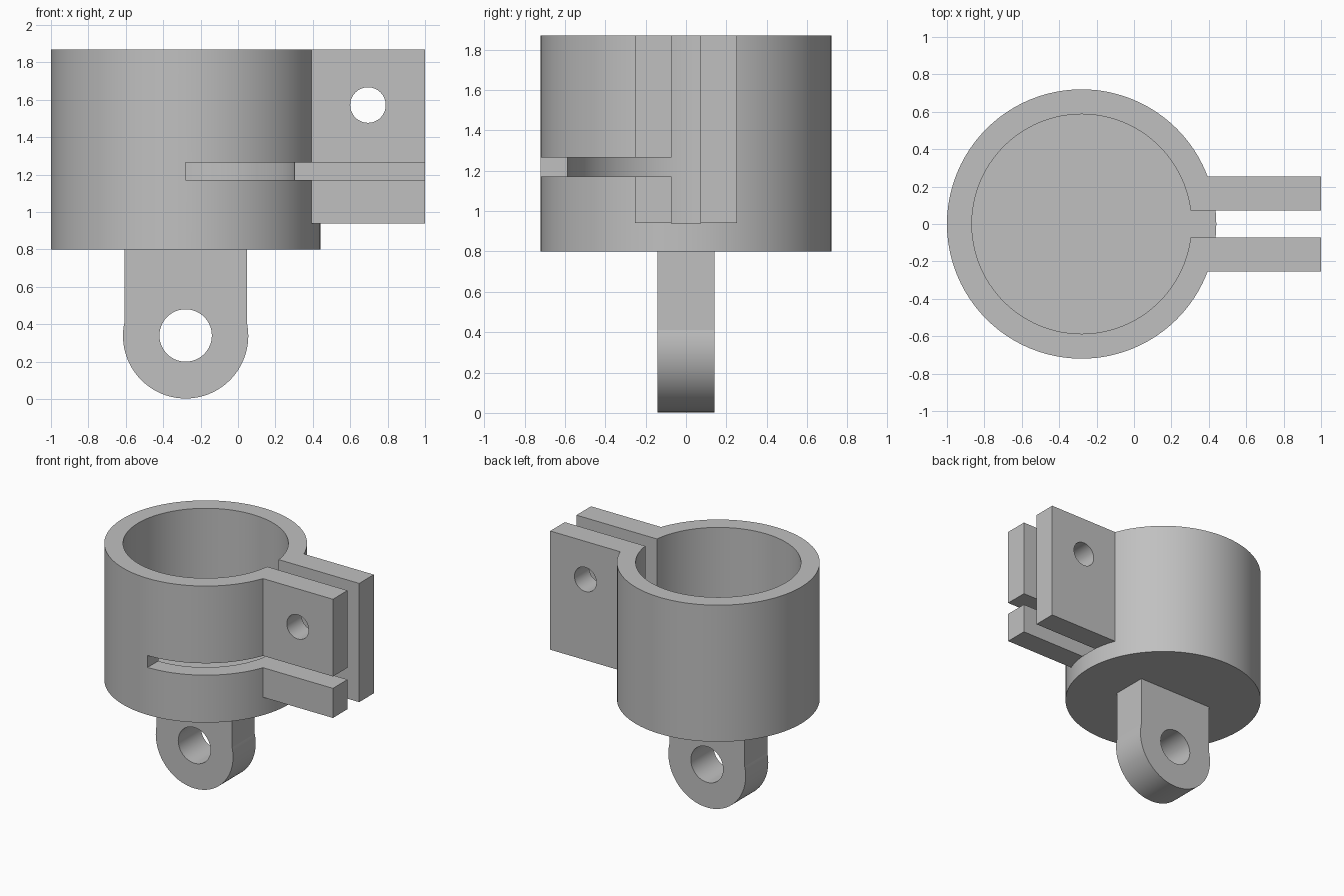
import bpy, bmesh
from math import sin, cos, pi, asin, acos, radians

if "Cube" in bpy.data.objects:
    bpy.data.objects.remove(bpy.data.objects["Cube"], do_unlink=True)

CX = -0.28                      # axis of the cup
OUTER, BORE = 0.72, 0.587
BASE, FLOOR, TOP = 0.80, 0.94, 1.87
GAP, ARM = 0.072, 0.253         # half widths of the clamp gap and arms

grey = bpy.data.materials.new("grey")
grey.use_nodes = True
colour = (0.53, 0.53, 0.53, 1)
grey.diffuse_color = colour
grey.node_tree.nodes["Principled BSDF"].inputs["Base Color"].default_value = colour


def arc(cu, cv, r, start=0.0, end=None, steps=96):
    """Points on an arc, or on a full circle when no end is given."""
    full = end is None
    span = 2 * pi if full else end - start
    count = steps if full else steps + 1
    return [(cu + r * cos(start + span * i / steps),
             cv + r * sin(start + span * i / steps)) for i in range(count)]


def rect(u0, u1, v0, v1):
    return [(u0, v0), (u1, v0), (u1, v1), (u0, v1)]


def prism(name, outline, lo, hi, axis="z"):
    """Extrude a closed outline along z, or an x-z outline along y."""
    bm = bmesh.new()
    rings = [[bm.verts.new((u, v, w) if axis == "z" else (u, w, v))
              for u, v in outline] for w in (lo, hi)]
    for ring in rings:
        bm.faces.new(ring)
    for i in range(len(outline)):
        j = (i + 1) % len(outline)
        bm.faces.new((rings[0][i], rings[0][j], rings[1][j], rings[1][i]))
    bmesh.ops.recalc_face_normals(bm, faces=bm.faces)
    mesh = bpy.data.meshes.new(name)
    bm.to_mesh(mesh)
    bm.free()
    obj = bpy.data.objects.new(name, mesh)
    bpy.context.collection.objects.link(obj)
    mesh.materials.append(grey)
    return obj


def combine(target, tool, operation="DIFFERENCE"):
    """Apply a boolean and discard the tool."""
    bpy.context.view_layer.objects.active = target
    mod = target.modifiers.new("boolean", "BOOLEAN")
    mod.operation, mod.solver, mod.object = operation, "EXACT", tool
    bpy.ops.object.modifier_apply(modifier=mod.name)
    bpy.data.objects.remove(tool, do_unlink=True)


# Cup with the block that becomes the two clamp arms
clamp = prism("clamp_cup", arc(CX, 0, OUTER), BASE, TOP)
combine(clamp, prism("arm_block", rect(CX, 1, -ARM, ARM), FLOOR, TOP), "UNION")

# Bore and clamp gap as one keyhole cut
a = asin(GAP / BORE)
keyhole = arc(CX, 0, BORE, a, 2 * pi - a) + [(1.2, -GAP), (1.2, GAP)]
combine(clamp, prism("keyhole_cutter", keyhole, FLOOR - 0.0005, TOP + 0.2))

# Horizontal slot through the front wall and front arm
combine(clamp, prism("slot_cutter", rect(CX, 1.2, -1, 0), 1.172, 1.265))

# Bolt hole through both arms
combine(clamp, prism("bolt_cutter", arc(0.695, 1.572, 0.095, steps=48), -0.5, 0.5, "y"))

# Mounting lug with rounded end and pin hole
R, HALF, LZ = 0.335, 0.327, 0.338
b = acos(HALF / R)
outline = arc(CX, LZ, R, pi - b, 2 * pi + b, 64)
outline += [(CX + HALF, BASE + 0.04), (CX - HALF, BASE + 0.04)]
lug = prism("mounting_lug", outline, -0.14, 0.14, "y")
combine(lug, prism("pin_cutter", arc(CX, LZ + 0.002, 0.14, steps=64), -0.5, 0.5, "y"))

# Smooth curved walls, crisp edges
bpy.ops.object.select_all(action="DESELECT")
for obj in (clamp, lug):
    obj.select_set(True)
bpy.context.view_layer.objects.active = clamp
bpy.ops.object.shade_smooth_by_angle(angle=radians(10))
